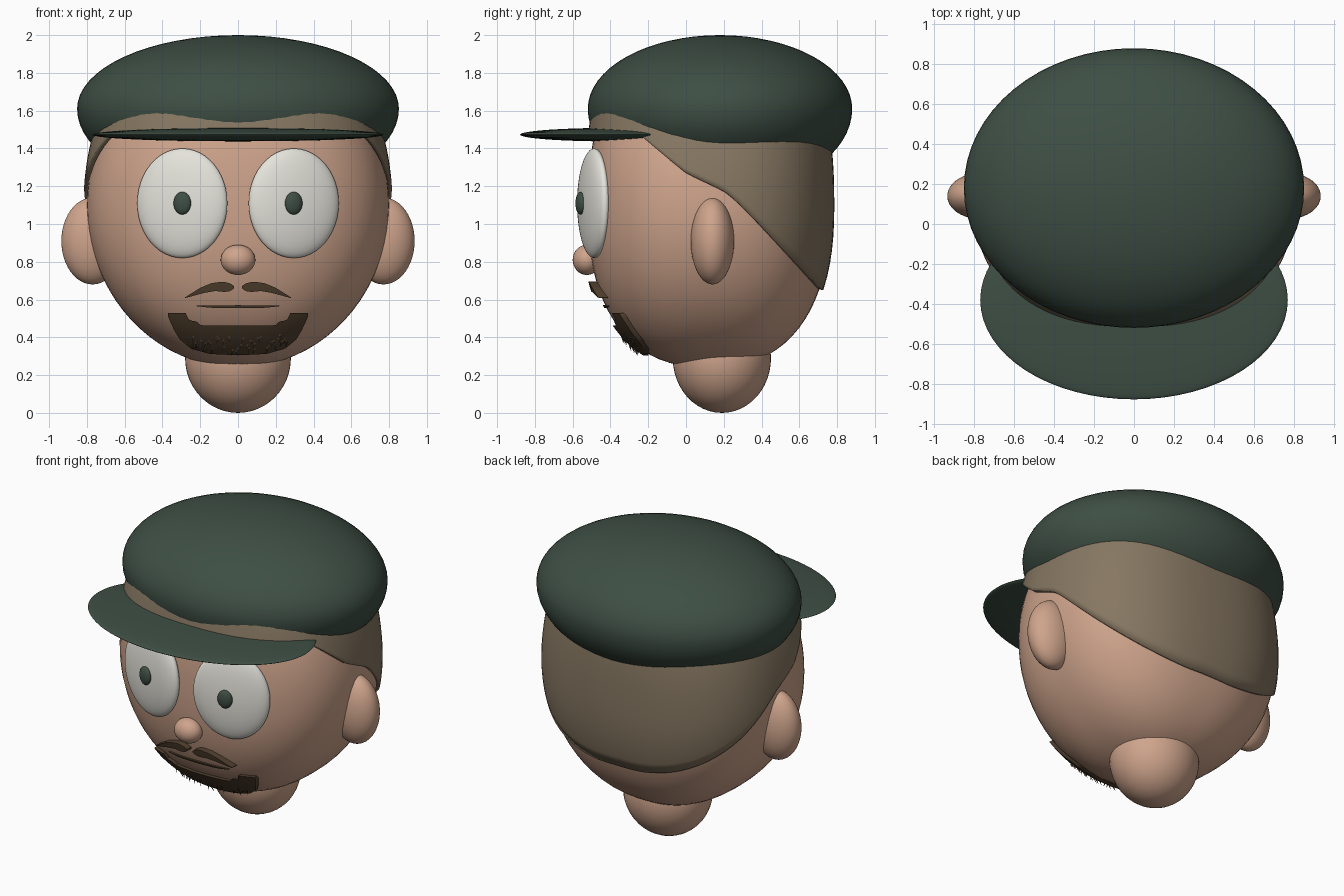
import bpy, bmesh, math, random
from mathutils import Vector, Matrix

if "Cube" in bpy.data.objects:
    bpy.data.objects.remove(bpy.data.objects["Cube"])

random.seed(4)


def material(name, rgb):
    m = bpy.data.materials.new(name)
    m.diffuse_color = (*rgb, 1)
    m.use_nodes = True
    m.node_tree.nodes["Principled BSDF"].inputs["Base Color"].default_value = m.diffuse_color
    return m


SKIN = material("skin", (0.62, 0.372, 0.262))
GREEN = material("dark_green", (0.048, 0.077, 0.058))
HAIR = material("hair_tan", (0.24, 0.185, 0.122))
BROWN = material("beard_brown", (0.088, 0.056, 0.03))
WHITE = material("eye_white", (0.78, 0.77, 0.71))


def finish(name, bm, mat, angle=50):
    bmesh.ops.recalc_face_normals(bm, faces=bm.faces)
    me = bpy.data.meshes.new(name)
    bm.to_mesh(me)
    bm.free()
    me.materials.append(mat)
    ob = bpy.data.objects.new(name, me)
    bpy.context.collection.objects.link(ob)
    bpy.ops.object.select_all(action='DESELECT')
    ob.select_set(True)
    bpy.context.view_layer.objects.active = ob
    bpy.ops.object.shade_smooth_by_angle(angle=math.radians(angle))
    return ob


def ellipsoid(name, loc, rad, mat, yaw=0, seg=48, shape=None):
    """Scaled sphere; shape can bend each unit-sphere point first."""
    bm = bmesh.new()
    bmesh.ops.create_uvsphere(bm, u_segments=seg, v_segments=seg // 2, radius=1)
    for v in bm.verts:
        co = shape(v.co) if shape else v.co
        v.co = Vector(c * r for c, r in zip(co, rad))
    bm.transform(Matrix.Translation(loc) @ Matrix.Rotation(yaw, 4, 'Z'))
    return finish(name, bm, mat)


def lerp(pts, x):
    """Piecewise linear lookup."""
    if x <= pts[0][0]:
        return pts[0][1]
    for (a, p), (b, q) in zip(pts, pts[1:]):
        if x <= b:
            return p + (q - p) * (x - a) / (b - a)
    return pts[-1][1]


# Head: boxy-round in plan and in side profile, round from the front
P = 2.4
HC, HR = Vector((0, 0.122, 1.10)), (0.80, 0.643, 0.86)


def wide(w):
    return math.sqrt(max(0, 1 - w * w))


def deep(w):
    return max(0, 1 - abs(w) ** P) ** (1 / P)


def boxy(a, w):
    """Unit head point at azimuth a and relative height w."""
    c, s = math.cos(a), math.sin(a)
    k = (abs(c) ** P + abs(s) ** P) ** (-1 / P)
    return Vector((c * k * wide(w), s * k * deep(w), w))


ellipsoid("head", HC, HR, SKIN, seg=80,
          shape=lambda c: boxy(math.atan2(c.y, c.x), c.z) if abs(c.z) < 0.9999 else c)


def face_y(x, z, grow):
    """Front surface of the head, enlarged by grow."""
    w = (z - HC.z) / HR[2] / grow
    u = min(0.85, abs(x) / (HR[0] * grow * wide(w)))
    return HC.y - HR[1] * grow * deep(w) * deep(u)


ellipsoid("neck", (0, 0.19, 0.29), (0.28, 0.26, 0.29), SKIN)
ellipsoid("nose", (0, -0.525, 0.81), (0.092, 0.075, 0.08), SKIN, seg=32)

# Cap (a little deeper below its rim) and visor
ellipsoid("cap", (0, 0.18, 1.61), (0.852, 0.70, 0.39), GREEN, seg=64,
          shape=lambda c: Vector((c.x, c.y, c.z * (1.15 if c.z < 0 else 1))))
ellipsoid("visor", (0, -0.38, 1.473), (0.77, 0.498, 0.036), GREEN, seg=64)

# Paired face parts
for side, s in (("left", -1), ("right", 1)):
    ellipsoid(side + "_ear", (s * 0.77, 0.14, 0.91), (0.165, 0.115, 0.23), SKIN)
    yaw = s * math.radians(15)
    ellipsoid(side + "_eye", (s * 0.295, -0.487, 1.11), (0.247, 0.065, 0.29), WHITE, yaw)
    ellipsoid(side + "_pupil", (s * 0.295, -0.559, 1.11), (0.048, 0.024, 0.06), GREEN, yaw, 24)

# Hair shell: a band from a slanted lower edge up into the cap
EDGE = [(-0.26, 1.485), (-0.1, 1.35), (0.0, 1.27), (0.2, 1.175), (0.27, 1.12),
        (0.36, 1.03), (0.55, 0.83), (0.72, 0.65)]


def hair_point(a, z):
    dz = z - HC.z
    u = boxy(a, dz / (1.1 if dz > 0 else 0.885))
    return Vector((0.818 * u.x, HC.y + 0.663 * u.y, z))


bm = bmesh.new()
N, ROWS = 96, 14
cols = []
for i in range(N):
    a = 2 * math.pi * i / N
    lo, hi = 0.6, 1.6
    for _ in range(24):   # height where this column meets the slanted edge
        mid = (lo + hi) / 2
        if mid < lerp(EDGE, hair_point(a, mid).y):
            lo = mid
        else:
            hi = mid
    cols.append([bm.verts.new(hair_point(a, lo + (1.62 - lo) * j / ROWS))
                 for j in range(ROWS + 1)])
for i in range(N):
    p, q = cols[i], cols[(i + 1) % N]
    for j in range(ROWS):
        bm.faces.new((p[j], q[j], q[j + 1], p[j + 1]))
hair = finish("hair", bm, HAIR)
mod = hair.modifiers.new("thickness", 'SOLIDIFY')
mod.thickness = 0.025
mod.offset = -1


def face_patch(name, xs, top, bottom, grow, depth, mat, rows=6):
    """Thick patch following the face between two edge curves."""
    bm = bmesh.new()
    layers = []
    for back in (0, depth):
        layers.append([])
        for x in xs:
            t, b = lerp(top, abs(x)), lerp(bottom, abs(x))
            col = []
            for j in range(rows + 1):
                z = b + (t - b) * j / rows
                col.append(bm.verts.new((x, face_y(x, z, grow) + back, z)))
            layers[-1].append(col)
    f, k = layers
    n = len(xs) - 1
    for i in range(n):
        for j in range(rows):
            for g in layers:
                bm.faces.new((g[i][j], g[i + 1][j], g[i + 1][j + 1], g[i][j + 1]))
        for j in (0, rows):
            bm.faces.new((f[i][j], f[i + 1][j], k[i + 1][j], k[i][j]))
    for i in (0, n):
        for j in range(rows):
            bm.faces.new((f[i][j], f[i][j + 1], k[i][j + 1], k[i][j]))
    return finish(name, bm, mat, 35)


def span(a, b, n):
    return [a + (b - a) * i / n for i in range(n + 1)]


# Moustache halves and mouth line
M_TOP = [(0.02, 0.67), (0.04, 0.685), (0.08, 0.695), (0.14, 0.687), (0.2, 0.662), (0.28, 0.612)]
M_LOW = [(0.02, 0.66), (0.04, 0.645), (0.07, 0.64), (0.12, 0.645), (0.18, 0.635), (0.28, 0.608)]
for side, s in (("left", -1), ("right", 1)):
    face_patch(side + "_moustache", span(s * 0.02, s * 0.28, 20), M_TOP, M_LOW, 1.06, 0.05, BROWN)
face_patch("mouth", span(-0.22, 0.22, 20), [(0, 0.57), (0.22, 0.568)],
           [(0, 0.555), (0.14, 0.556), (0.22, 0.565)], 1.015, 0.03, BROWN, 2)

# Beard, stepped down below the mouth
B_TOP = [(0, 0.462), (0.2, 0.464), (0.22, 0.485), (0.26, 0.49), (0.275, 0.53), (0.37, 0.53)]
B_LOW = [(0, 0.305), (0.15, 0.312), (0.25, 0.34), (0.31, 0.39), (0.345, 0.45), (0.37, 0.51)]
face_patch("beard", span(-0.37, 0.37, 48), B_TOP, B_LOW, 1.025, 0.03, BROWN)

# Loose beard bristles
bm = bmesh.new()
for _ in range(40):
    x = random.uniform(-0.26, 0.26)
    z = lerp(B_LOW, abs(x)) + random.uniform(0.02, 0.1)
    root = Vector((x, face_y(x, z, 1.025), z))
    tip = root + Vector((random.uniform(-0.02, 0.02), 0.012, -0.035))
    base = [bm.verts.new(root + Vector(d)) for d in ((-0.004, 0, 0), (0.004, 0, 0), (0, 0.008, 0))]
    end = bm.verts.new(tip)
    bm.faces.new(base)
    for i in range(3):
        bm.faces.new((base[i], base[(i + 1) % 3], end))
finish("beard_bristles", bm, BROWN)
